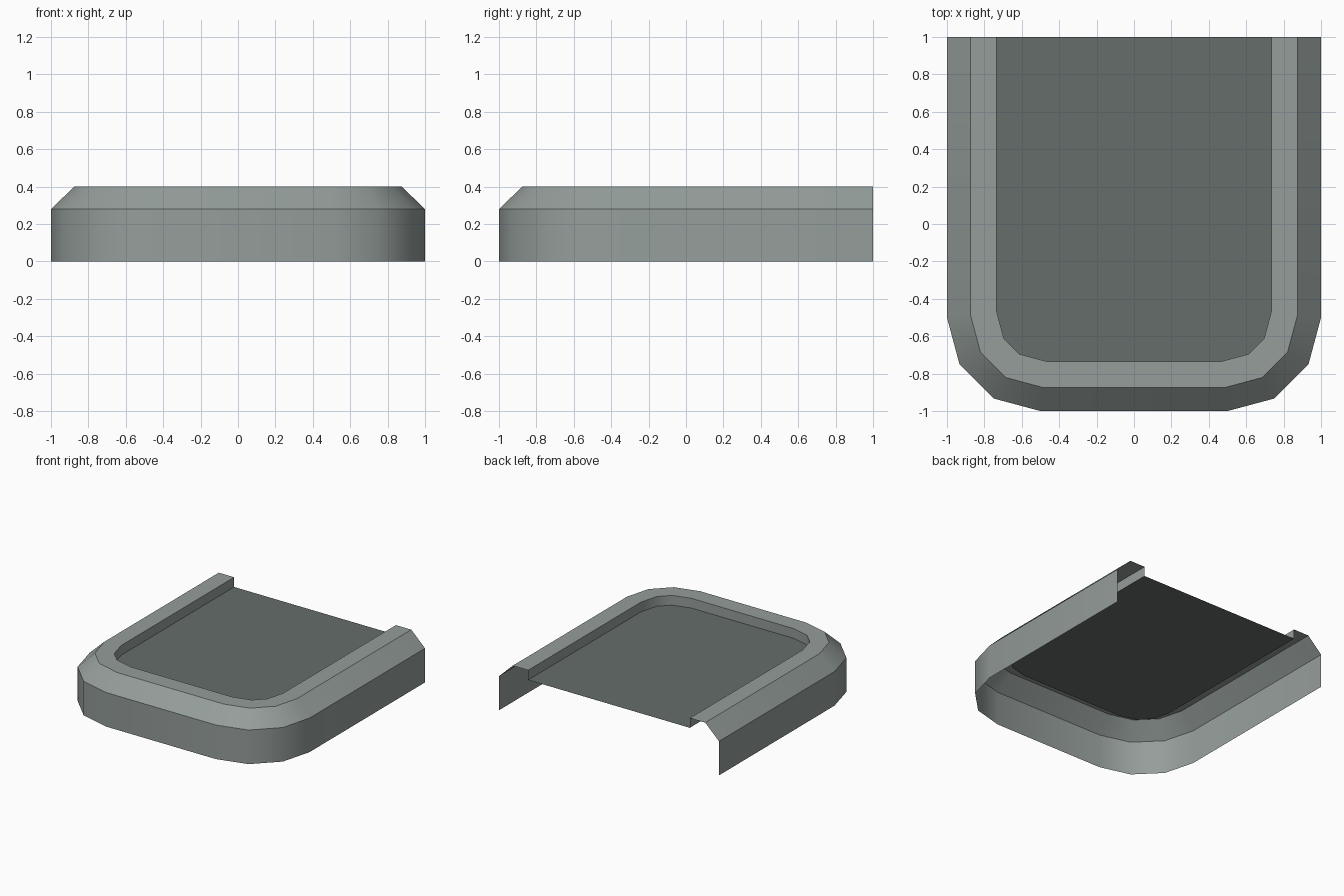
import bpy, bmesh, math

if "Cube" in bpy.data.objects:
    bpy.data.objects.remove(bpy.data.objects["Cube"])

def material(name, rgb):
    m = bpy.data.materials.new(name)
    m.diffuse_color = (*rgb, 1)
    m.use_nodes = True
    m.node_tree.nodes["Principled BSDF"].inputs["Base Color"].default_value = m.diffuse_color
    return m

shell_grey = material("light grey green", (0.30, 0.34, 0.325))
floor_grey = material("dark grey green", (0.13, 0.155, 0.145))

R, SEG = 0.5, 3                      # outer corner radius and sides per corner
STEP = math.pi / 2 / SEG

def outline(d, z):
    """U-shaped outline, open at the back, offset inwards by d."""
    half = []
    for i in range(SEG + 1):
        a = i * STEP
        x, y = 0.5 + R * math.cos(a), -0.5 - R * math.sin(a)
        if i == 0:
            x, y = x - d, y + d * math.tan(STEP / 4)
        elif i == SEG:
            x, y = x - d * math.tan(STEP / 4), y + d
        else:
            k = d / math.cos(STEP / 2)
            x, y = x - k * math.cos(a), y + k * math.sin(a)
        half.append((x, y, z))
    half.insert(0, (1 - d, 1, z))
    return [(-x, y, z) for x, y, z in half] + half[::-1]

def build(name, rings, mat, fill=False):
    bm = bmesh.new()
    loops = [[bm.verts.new(p) for p in ring] for ring in rings]
    for a, b in zip(loops, loops[1:]):
        for i in range(len(a) - 1):
            bm.faces.new((a[i], a[i + 1], b[i + 1], b[i]))
    if fill:
        bm.faces.new(loops[0])
    me = bpy.data.meshes.new(name)
    bm.to_mesh(me)
    bm.free()
    me.materials.append(mat)
    ob = bpy.data.objects.new(name, me)
    bpy.context.collection.objects.link(ob)
    bpy.ops.object.select_all(action='DESELECT')
    ob.select_set(True)
    bpy.context.view_layer.objects.active = ob
    bpy.ops.object.shade_smooth_by_angle(angle=math.radians(35))

# Raised edge: outer wall, chamfer, flat rim and inner lip
build("raised_edge", [outline(0, 0), outline(0, 0.28), outline(0.125, 0.4),
                      outline(0.265, 0.4), outline(0.265, 0.32)], shell_grey)

# Sunken floor inside the rim
build("floor_panel", [outline(0.265, 0.32)], floor_grey, fill=True)
